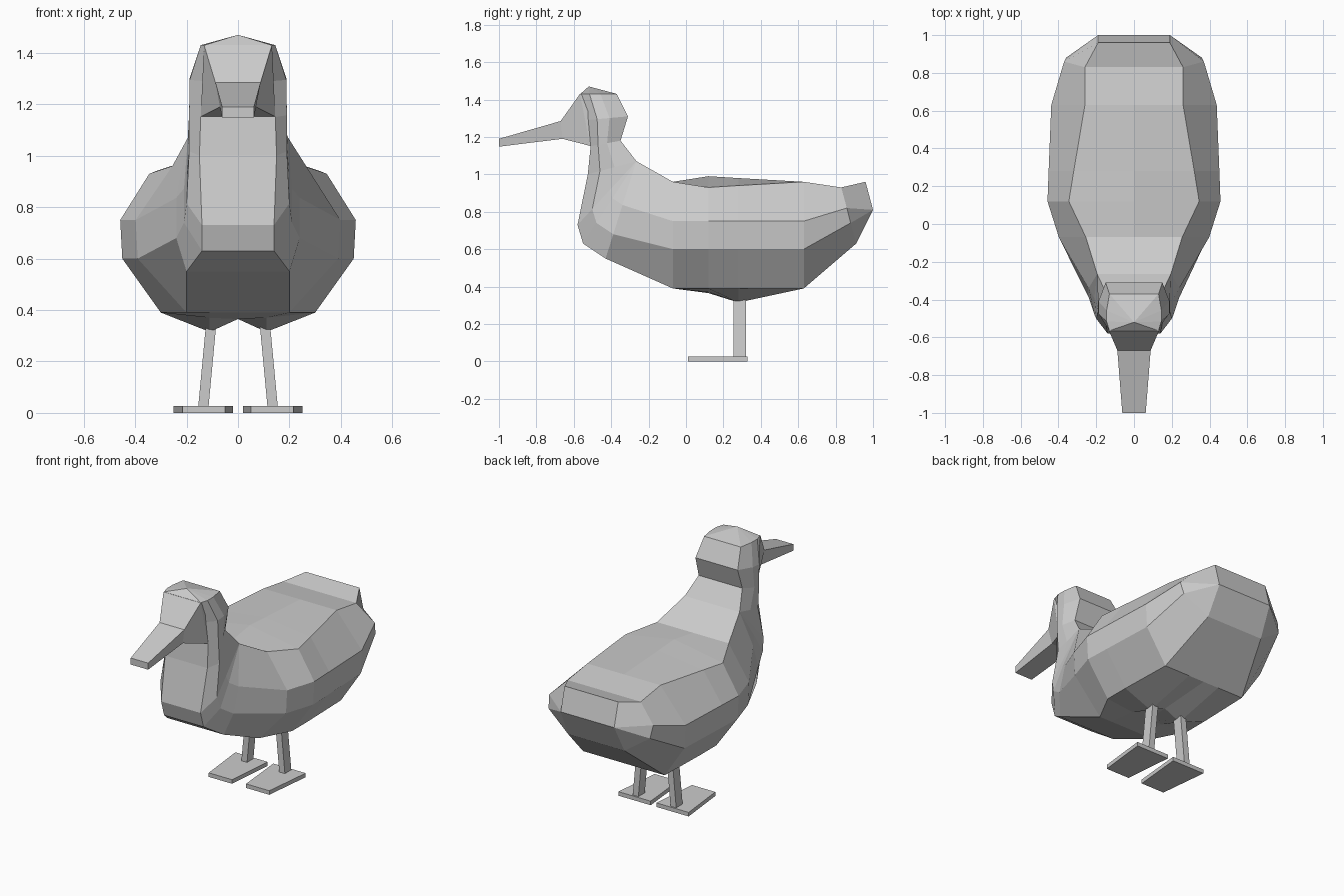
import bpy, bmesh

if "Cube" in bpy.data.objects:
    bpy.data.objects.remove(bpy.data.objects["Cube"])

grey = bpy.data.materials.new("plain_grey")
grey.diffuse_color = (0.6, 0.6, 0.6, 1)
grey.use_nodes = True
grey.node_tree.nodes["Principled BSDF"].inputs["Base Color"].default_value = grey.diffuse_color


def loft(name, rings):
    """Flat-shaded closed skin between rings of equal point count."""
    bm = bmesh.new()
    loops = [[bm.verts.new(p) for p in ring] for ring in rings]
    n = len(loops[0])
    for a, b in zip(loops, loops[1:]):
        for i in range(n):
            j = (i + 1) % n
            bm.faces.new((a[i], a[j], b[j], b[i]))
    bmesh.ops.remove_doubles(bm, verts=bm.verts, dist=0.0005)
    bmesh.ops.dissolve_degenerate(bm, edges=bm.edges, dist=0.0005)
    bmesh.ops.holes_fill(bm, edges=bm.edges, sides=0)
    bmesh.ops.recalc_face_normals(bm, faces=bm.faces)
    mesh = bpy.data.meshes.new(name)
    bm.to_mesh(mesh)
    bm.free()
    mesh.materials.append(grey)
    ob = bpy.data.objects.new(name, mesh)
    bpy.context.collection.objects.link(ob)


def mirrored(half):
    """Half ring from centre line to centre line -> full ring."""
    return half + [(-x, y, z) for x, y, z in half[-2:0:-1]]


def trunk_ring(y, keel, hip, belly_w, side_w, back_w, edge, ridge):
    """Upright section: keel, hip, belly edge, two flank points, back edge, ridge."""
    half = [(0, keel), (.11, hip), (belly_w, .39), (side_w, .60),
            (side_w + .008, .75), (back_w, edge), (0, ridge)]
    return [(x, y, z) for x, z in half]


def neck_ring(front, back, side_w):
    """Section slanting from a flat front plate to a flat back plate."""
    (fw, fy, fz), (bw, by, bz) = front, back

    def along(x, t):
        return (x, fy + (by - fy) * t, fz + (bz - fz) * t)

    return [along(0, 0), along(fw / 2, 0), along(fw, 0),
            along(side_w, .25), along(side_w, .55), along(bw, 1), along(0, 1)]


# tail: a raised flat end, then a sloping ring
tip = (.19, 1, .81)
tail = [
    [(0, 1, .81), (.1, 1, .81), tip, tip, tip, (.19, .96, .96), (0, .96, .96)],
    [(0, .91, .63), (.1, .91, .63), (.2, .91, .63), (.36, .88, .74),
     (.37, .86, .82), (.26, .83, .93), (0, .83, .93)],
]

# trunk: the hip point dips where the legs join
trunk = [
    trunk_ring(.63, .39, .39, .29, .43, .26, .96, .96),
    trunk_ring(.28, .365, .315, .30, .444, .319, .94, .98),
    trunk_ring(.12, .365, .37, .30, .45, .345, .93, .99),
    trunk_ring(-.07, .39, .39, .20, .39, .255, .96, .96),
]

# breast, neck and head: the lower rings fan round the nape
nape = (.195, -.265, 1.07)
neck = [
    neck_ring((.20, -.43, .55), nape, .24),
    neck_ring((.14, -.55, .63), nape, .21),
    neck_ring((.14, -.58, .73), nape, .20),
    neck_ring((.15, -.525, 1), nape, .19),
    neck_ring((.145, -.51, 1.15), (.155, -.35, 1.18), .19),
    neck_ring((.13, -.53, 1.29), (.15, -.31, 1.31), .188),
    neck_ring((.13, -.565, 1.43), (.13, -.37, 1.43), .145),
]
crown = [[(0, -.52, 1.47)] * 7]
loft("body", [mirrored(r) for r in tail + trunk + neck + crown])


# face and bill: four-sided, tapering forwards
def bill_ring(top, bottom):
    return [(s * x, y, z) for s, (x, y, z) in
            ((-1, top), (1, top), (1, bottom), (-1, bottom))]


loft("bill", [
    bill_ring((.13, -.50, 1.42), (.14, -.45, 1.155)),
    bill_ring((.132, -.567, 1.43), (.145, -.512, 1.152)),
    bill_ring((.088, -.67, 1.285), (.07, -.66, 1.19)),
    bill_ring((.062, -1, 1.19), (.062, -1, 1.148)),
])


# legs and feet
def leg_ring(x, z):
    return [(x - .02, .255, z), (x + .02, .255, z), (x + .02, .32, z), (x - .02, .32, z)]


def foot_ring(s, z):
    return [(s * x, y, z) for x, y in ((.05, .01), (.215, .01), (.25, .33), (.02, .33))]


for side, s in (("left", 1), ("right", -1)):
    loft(side + "_leg", [leg_ring(s * .135, .02), leg_ring(s * .105, .34)])
    loft(side + "_foot", [foot_ring(s, 0), foot_ring(s, .026)])
